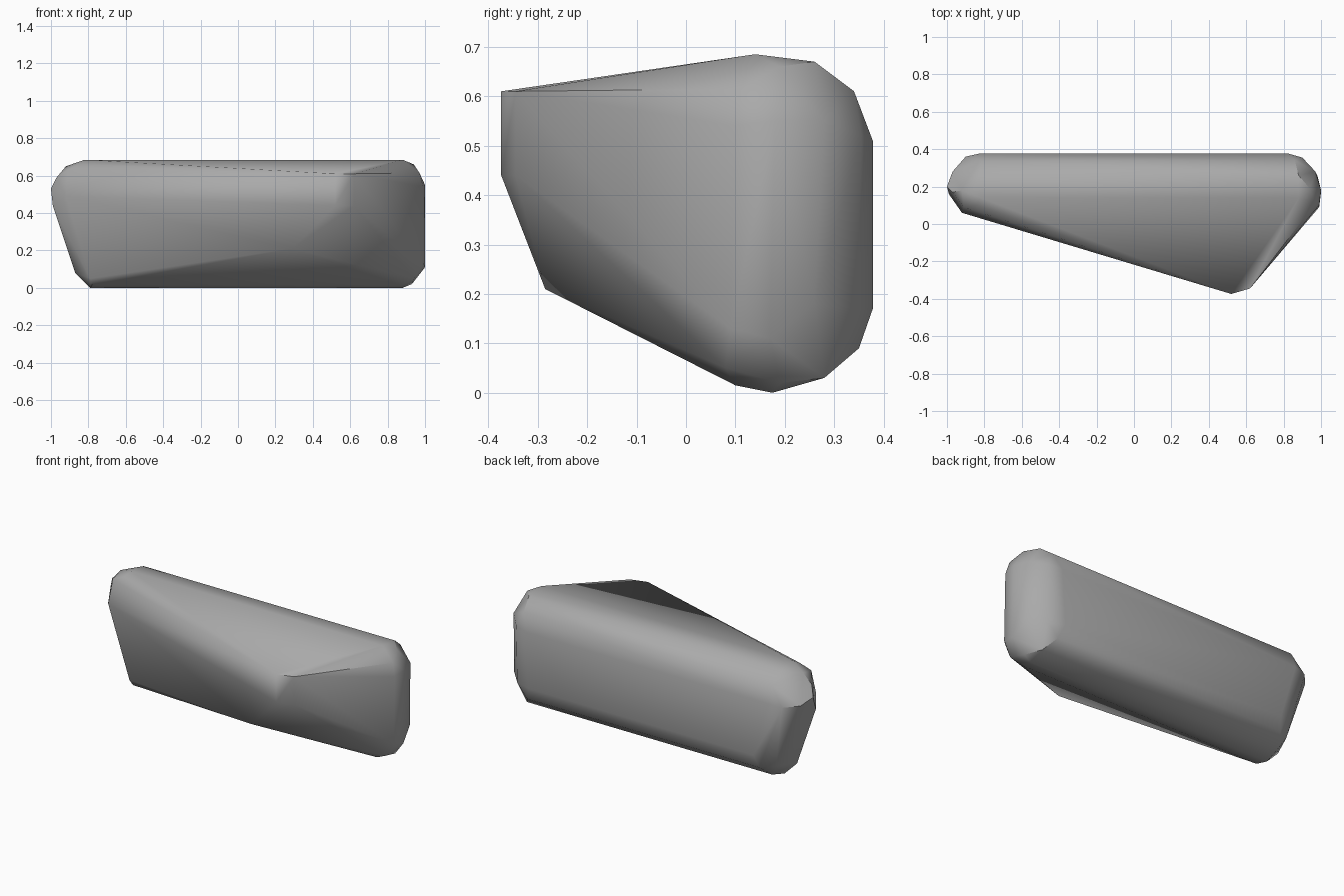
import bpy
import bmesh
from mathutils import Vector

default_cube = bpy.data.objects.get("Cube")
if default_cube:
    bpy.data.objects.remove(default_cube, do_unlink=True)


def flat_material(name, colour):
    """Make a plain material that shows in the viewport and in a render."""
    material = bpy.data.materials.new(name)
    material.use_nodes = True
    material.diffuse_color = colour
    shader = material.node_tree.nodes["Principled BSDF"]
    shader.inputs["Base Color"].default_value = colour
    shader.inputs["Roughness"].default_value = 0.9
    return material


def hull_object(name, corners, material, sharp_angle):
    """Wrap a tight skin around the corner points and smooth the soft edges."""
    bm = bmesh.new()
    for corner in corners:
        bm.verts.new(corner)
    result = bmesh.ops.convex_hull(bm, input=bm.verts[:])
    loose = {item for item in result["geom_interior"] + result["geom_unused"]
             if isinstance(item, bmesh.types.BMVert)}
    bmesh.ops.delete(bm, geom=list(loose), context="VERTS")
    bmesh.ops.dissolve_limit(bm, angle_limit=0.02, verts=bm.verts[:], edges=bm.edges[:])
    bmesh.ops.recalc_face_normals(bm, faces=bm.faces[:])
    mesh = bpy.data.meshes.new(name)
    bm.to_mesh(mesh)
    bm.free()
    mesh.materials.append(material)
    item = bpy.data.objects.new(name, mesh)
    bpy.context.collection.objects.link(item)
    bpy.ops.object.select_all(action="DESELECT")
    item.select_set(True)
    bpy.context.view_layer.objects.active = item
    bpy.ops.object.shade_smooth_by_angle(angle=sharp_angle)
    return item


# Long rounded edges of the body: depth, height, left end, right end
rails = [
    (.10, .015, -.78, .87), (.175, 0, -.79, .88), (.28, .03, -.78, .88),
    (.35, .09, -.74, .83), (.378, .17, -.72, .8), (.378, .51, -.82, .82),
    (.34, .61, -.82, .86), (.26, .67, -.82, .88), (.14, .685, -.82, .88),
]
corners = [Vector((x, y, z)) for y, z, *ends in rails for x in ends]

# Jutting front nose: a short upright edge pair, and the belly point below
for height in (.61, .44):
    corners += [Vector((.52, -.374, height)), Vector((.62, -.345, height))]
corners += [Vector((.22, -.26, .23)), Vector((.29, -.285, .21))]

# Slanted narrow end
narrow_end = [
    (-.92, .18, .65), (-.97, .17, .59), (-1, .2, .53), (-.99, .16, .44),
    (-.87, .17, .08), (-.97, .28, .5), (-.9, .36, .5), (-.82, .3, .1),
    (-.92, .06, .49), (-.91, .09, .63), (-.84, .1, .66), (-.79, .08, .05),
]

# Upright broad end
broad_end = [
    (.94, .19, .66), (.97, .11, .615), (1, .18, .55), (.97, .28, .55),
    (.9, .355, .52), (.99, .1, .54), (.99, .09, .13), (1, .17, .11),
    (.98, .26, .18), (.9, .345, .17), (.93, .19, .02), (.94, .08, .05),
]
corners += [Vector(point) for point in narrow_end + broad_end]

# Whole boulder in one grey
stone_grey = flat_material("stone grey", (.4, .4, .4, 1))
hull_object("boulder", corners, stone_grey, .6)
